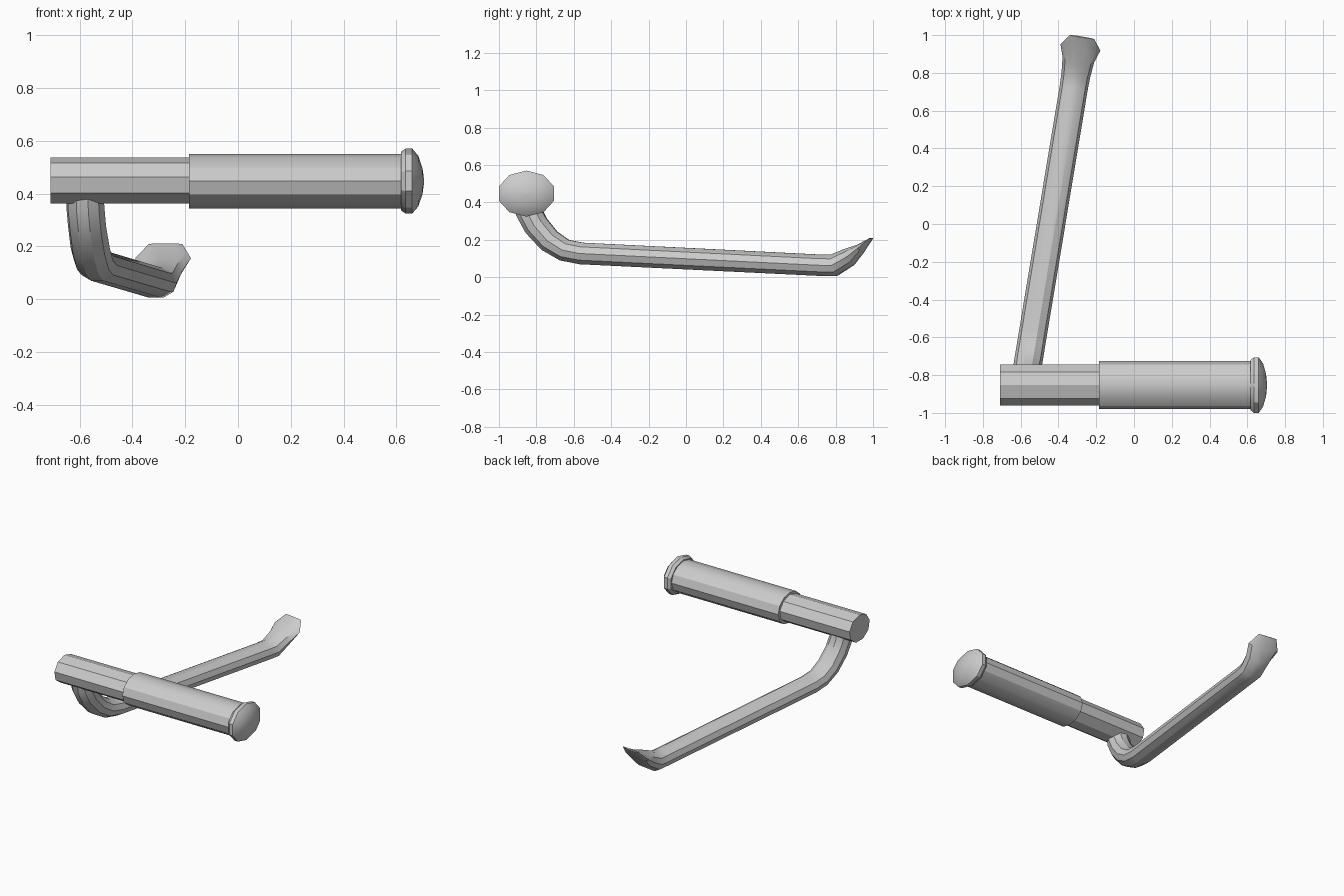
import bpy, math
from mathutils import Vector

cube = bpy.data.objects.get("Cube")
if cube:
    bpy.data.objects.remove(cube, do_unlink=True)

grey = bpy.data.materials.new("plain grey")
grey.use_nodes = True
colour = (0.6, 0.6, 0.6, 1)
grey.diffuse_color = colour
grey.node_tree.nodes["Principled BSDF"].inputs["Base Color"].default_value = colour

AXIS = Vector((0, -0.853, 0.447))   # centre line of the grip


def loft(name, rings):
    """Skin a list of equal-sided rings and close both ends."""
    n = len(rings[0])
    verts = [v for ring in rings for v in ring]
    faces = [list(range(n))[::-1], [len(verts) - n + i for i in range(n)]]
    for r in range(len(rings) - 1):
        for i in range(n):
            a, b = r * n + i, r * n + (i + 1) % n
            faces.append([a, b, b + n, a + n])
    mesh = bpy.data.meshes.new(name)
    mesh.from_pydata(verts, [], faces)
    mesh.materials.append(grey)
    obj = bpy.data.objects.new(name, mesh)
    bpy.context.collection.objects.link(obj)
    bpy.ops.object.select_all(action='DESELECT')
    obj.select_set(True)
    bpy.context.view_layer.objects.active = obj
    # consistent outward normals
    bpy.ops.object.mode_set(mode='EDIT')
    bpy.ops.mesh.select_all(action='SELECT')
    bpy.ops.mesh.normals_make_consistent(inside=False)
    bpy.ops.object.mode_set(mode='OBJECT')
    bpy.ops.object.shade_smooth_by_angle(angle=math.radians(30))
    return obj


def ring(centre, u, v, sides, start=0.0):
    angles = [start + math.tau * i / sides for i in range(sides)]
    return [centre + u * math.cos(a) + v * math.sin(a) for a in angles]


def turned(name, profile, ry, rz, sides, start):
    """Oval part along the grip axis; profile is (x, scale)."""
    return loft(name, [ring(AXIS + Vector((x, 0, 0)), Vector((0, ry * s, 0)),
                            Vector((0, 0, rz * s)), sides, start)
                       for x, s in profile])


# Grip: narrow sleeve, thick sleeve and domed end cap
up = math.pi / 2
turned("grip_core", [(-0.71, 1), (-0.15, 1)], 0.11, 0.09, 9, up)
turned("grip_sleeve", [(-0.185, 1), (0.63, 1)], 0.127, 0.103, 12, 0)
turned("grip_end_cap", [(0.617, 0.9), (0.635, 1), (0.66, 1), (0.683, 0.78),
                        (0.699, 0.4), (0.705, 0.03)], 0.155, 0.123, 10, up)

# Bent arm flaring into a thin spade tip: (y, z, half width, half thickness)
sections = [
    (-0.85, 0.44, 0.07, 0.072), (-0.84, 0.35, 0.073, 0.072),
    (-0.80, 0.275, 0.073, 0.07), (-0.73, 0.195, 0.075, 0.066),
    (-0.65, 0.145, 0.075, 0.062), (-0.56, 0.127, 0.075, 0.061),
    (0.72, 0.064, 0.075, 0.06), (0.79, 0.063, 0.077, 0.062),
    (0.87, 0.107, 0.085, 0.052), (0.935, 0.155, 0.107, 0.025),
    (0.99, 0.208, 0.065, 0.004)]
slope = 0.166
side = Vector((1, -slope, 0)).normalized()
path = [Vector((-0.58 + slope * (y + 0.85), y, z)) for y, z, _, _ in sections]
rings = []
for i, (_, _, width, thick) in enumerate(sections):
    before = (path[i] - path[max(i - 1, 0)]).normalized()
    after = (path[min(i + 1, len(path) - 1)] - path[i]).normalized()
    normal = side.cross((before + after).normalized())
    rings.append(ring(path[i], side * width, normal * thick, 10))
loft("bent_arm", rings)
